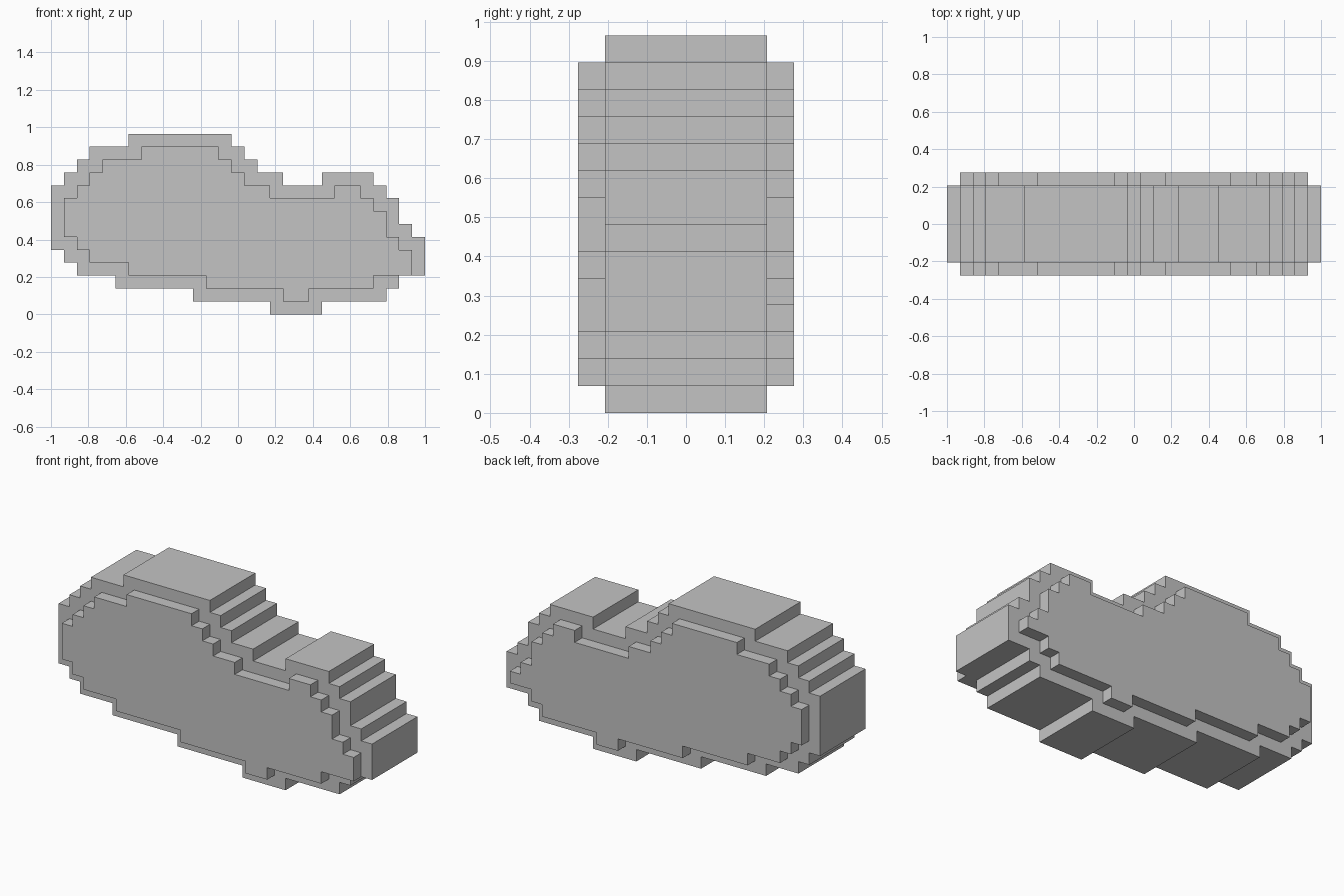
import bpy
import bmesh

cube = bpy.data.objects.get("Cube")
if cube:
    bpy.data.objects.remove(cube, do_unlink=True)

U = 2 / 29  # size of one grid step

grey = bpy.data.materials.new("plain_grey")
grey.use_nodes = True
colour = (0.55, 0.55, 0.55, 1)
grey.diffuse_color = colour
grey.node_tree.nodes["Principled BSDF"].inputs["Base Color"].default_value = colour


def stairs(steps, end):
    """Turn (start column, height) steps into stair points from left to right."""
    points = []
    for i, (col, height) in enumerate(steps):
        stop = steps[i + 1][0] if i + 1 < len(steps) else end
        points += [(col, height), (stop, height)]
    return points


def slab(name, bottom, top, end, y0, y1):
    """Extrude a stepped outline along y; all sizes are in grid steps."""
    outline = stairs(bottom, end) + stairs(top, end)[::-1]
    bm = bmesh.new()
    face = bm.faces.new([bm.verts.new((-1 + c * U, y0 * U, h * U)) for c, h in outline])
    new = bmesh.ops.extrude_face_region(bm, geom=[face])["geom"]
    verts = [g for g in new if isinstance(g, bmesh.types.BMVert)]
    bmesh.ops.translate(bm, verts=verts, vec=(0, (y1 - y0) * U, 0))
    bmesh.ops.recalc_face_normals(bm, faces=bm.faces)
    mesh = bpy.data.meshes.new(name)
    bm.to_mesh(mesh)
    bm.free()
    mesh.materials.append(grey)
    obj = bpy.data.objects.new(name, mesh)
    bpy.context.collection.objects.link(obj)
    return obj


# Thick middle slab
core_bottom = [(0, 5), (1, 4), (2, 3), (5, 2), (11, 1), (17, 0), (21, 1), (26, 2), (27, 3)]
core_top = [(0, 10), (1, 11), (2, 12), (3, 13), (6, 14), (14, 13), (15, 12), (16, 11),
            (18, 10), (21, 11), (25, 10), (26, 9), (27, 7), (28, 6)]
slab("core", core_bottom, core_top, 29, -3, 3)

# Smaller raised plates on the front and back, differing only at one lower corner
plate_bottom = [(1, 6), (2, 5), (3, 4), (6, 3), (12, 2), (18, 1), (20, 2), (25, 3)]
plate_top = [(1, 9), (2, 10), (3, 11), (4, 12), (7, 13), (13, 12), (14, 11), (15, 10),
             (17, 9), (22, 10), (24, 9), (25, 8), (26, 6), (27, 5)]
slab("front_plate", plate_bottom, plate_top, 28, -4, -3)
slab("back_plate", plate_bottom + [(26, 4)], plate_top, 28, 3, 4)
